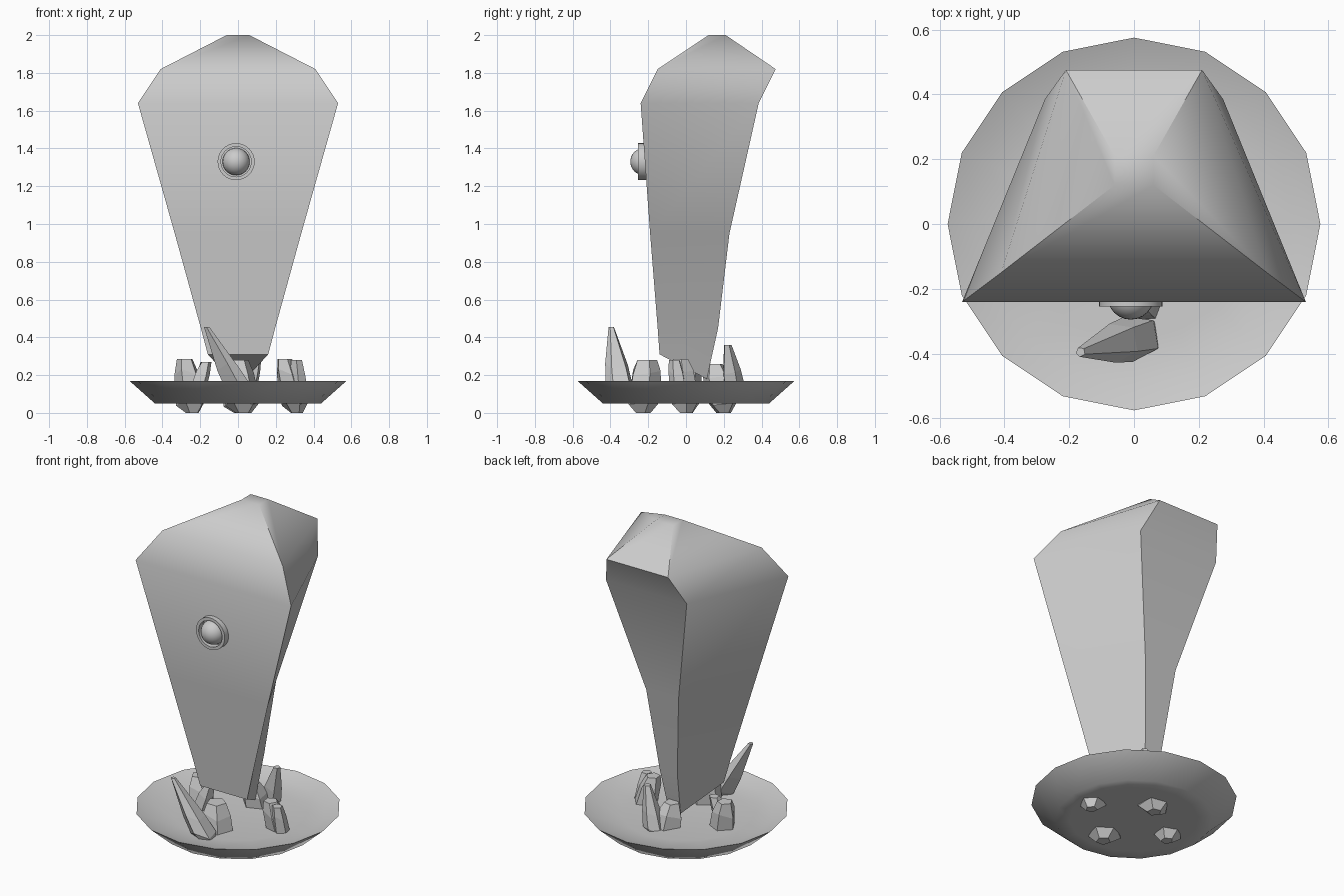
import bpy, bmesh, math
from mathutils import Vector

if "Cube" in bpy.data.objects:
    bpy.data.objects.remove(bpy.data.objects["Cube"])


def finish(name, bm, angle=None):
    bmesh.ops.remove_doubles(bm, verts=bm.verts, dist=1e-5)
    bmesh.ops.recalc_face_normals(bm, faces=bm.faces)
    me = bpy.data.meshes.new(name)
    bm.to_mesh(me)
    bm.free()
    ob = bpy.data.objects.new(name, me)
    bpy.context.collection.objects.link(ob)
    if angle:
        bpy.ops.object.select_all(action='DESELECT')
        ob.select_set(True)
        bpy.context.view_layer.objects.active = ob
        bpy.ops.object.shade_smooth_by_angle(angle=math.radians(angle))
    return ob


def loft(name, rings, angle=None):
    """Skin equal-length rings of points and cap both ends."""
    bm = bmesh.new()
    loops = [[bm.verts.new(p) for p in ring] for ring in rings]
    n = len(loops[0])
    for a, b in zip(loops, loops[1:]):
        for i in range(n):
            j = (i + 1) % n
            bm.faces.new((a[i], a[j], b[j], b[i]))
    bm.faces.new(loops[0])
    bm.faces.new(loops[-1])
    return finish(name, bm, angle)


def circle(r, z, n):
    return [(r * math.cos(2 * math.pi * i / n), r * math.sin(2 * math.pi * i / n), z)
            for i in range(n)]


# Tapered body: front y, z, half width / back y, z, half width
levels = [
    (-0.14, 0.31, 0.16, 0.11, 0.18, 0.04),
    (-0.15, 0.45, 0.197, 0.17, 0.45, 0.06),
    (-0.19, 0.95, 0.335, 0.23, 0.95, 0.11),
    (-0.24, 1.64, 0.53, 0.385, 1.64, 0.275),
    (-0.15, 1.82, 0.41, 0.475, 1.82, 0.21),
    (0.12, 2.00, 0.06, 0.21, 2.00, 0.06),
]
loft("body", [[(-fw, fy, fz), (fw, fy, fz), (bw, by, bz), (-bw, by, bz)]
              for fy, fz, fw, by, bz, bw in levels], 40)

# Shallow sixteen-sided dish
dish = [(0.36, 0.05), (0.44, 0.05), (0.575, 0.17), (0.49, 0.14), (0.36, 0.125)]
loft("dish", [circle(r, z, 16) for r, z in dish], 50)

# Eye socket ring and eyeball on the front face
ring = [(0.08, 0.0), (0.098, 0.0), (0.098, 0.045), (0.08, 0.045), (0.08, 0.0)]
bm = bmesh.new()
loops = [[bm.verts.new((x - 0.01, -0.21 - z, y + 1.33)) for x, y, z in circle(r, h, 32)]
         for r, h in ring]
for a, b in zip(loops, loops[1:]):
    for i in range(32):
        j = (i + 1) % 32
        bm.faces.new((a[i], a[j], b[j], b[i]))
finish("eye_ring", bm, 40)

bm = bmesh.new()
bmesh.ops.create_uvsphere(bm, u_segments=24, v_segments=16, radius=0.072)
bmesh.ops.translate(bm, verts=bm.verts, vec=(-0.01, -0.223, 1.33))
finish("eyeball", bm, 60)


def crystal(name, base, tip, r, shoulder=0.6, tip_r=0.25, turn=0.0):
    """Faceted five-sided shard from base to tip, flat shaded."""
    base, tip = Vector(base), Vector(tip)
    rings = []
    for t, k in ((0, 0.45), (0.2, 1.0), (shoulder, 0.85), (1, tip_r)):
        c = base.lerp(tip, t)
        rings.append([(c.x + r * k * math.cos(turn + i * math.tau / 5),
                       c.y + r * k * math.sin(turn + i * math.tau / 5),
                       c.z + (0.02 * math.sin(2.5 * i) if 0 < t < 1 else 0))
                      for i in range(5)])
    loft(name, rings)


# Crystals poking through the dish on four sides
shards = [
    ("front_shard", (0.03, -0.23, 0.0), (0.0, -0.21, 0.28), 0.095, 0.75, 0.6, 0.3),
    ("front_spike", (0.05, -0.34, 0.07), (-0.165, -0.395, 0.455), 0.075, 0.45, 0.2, 0.8),
    ("right_shard", (0.31, 0.0, 0.0), (0.245, -0.03, 0.285), 0.075, 0.75, 0.55, 0.1),
    ("right_small_shard", (0.33, -0.03, 0.05), (0.31, -0.06, 0.28), 0.05, 0.7, 0.6, 0.9),
    ("left_shard", (-0.24, 0.0, 0.0), (-0.28, 0.02, 0.285), 0.08, 0.75, 0.55, 0.5),
    ("left_small_shard", (-0.24, -0.05, 0.05), (-0.17, -0.03, 0.27), 0.05, 0.7, 0.6, 0.2),
    ("back_shard", (0.02, 0.2, 0.0), (-0.01, 0.15, 0.26), 0.09, 0.75, 0.5, 0.7),
    ("back_spike", (0.03, 0.26, 0.07), (0.11, 0.22, 0.36), 0.06, 0.5, 0.35, 0.4),
]
for s in shards:
    crystal(*s)
